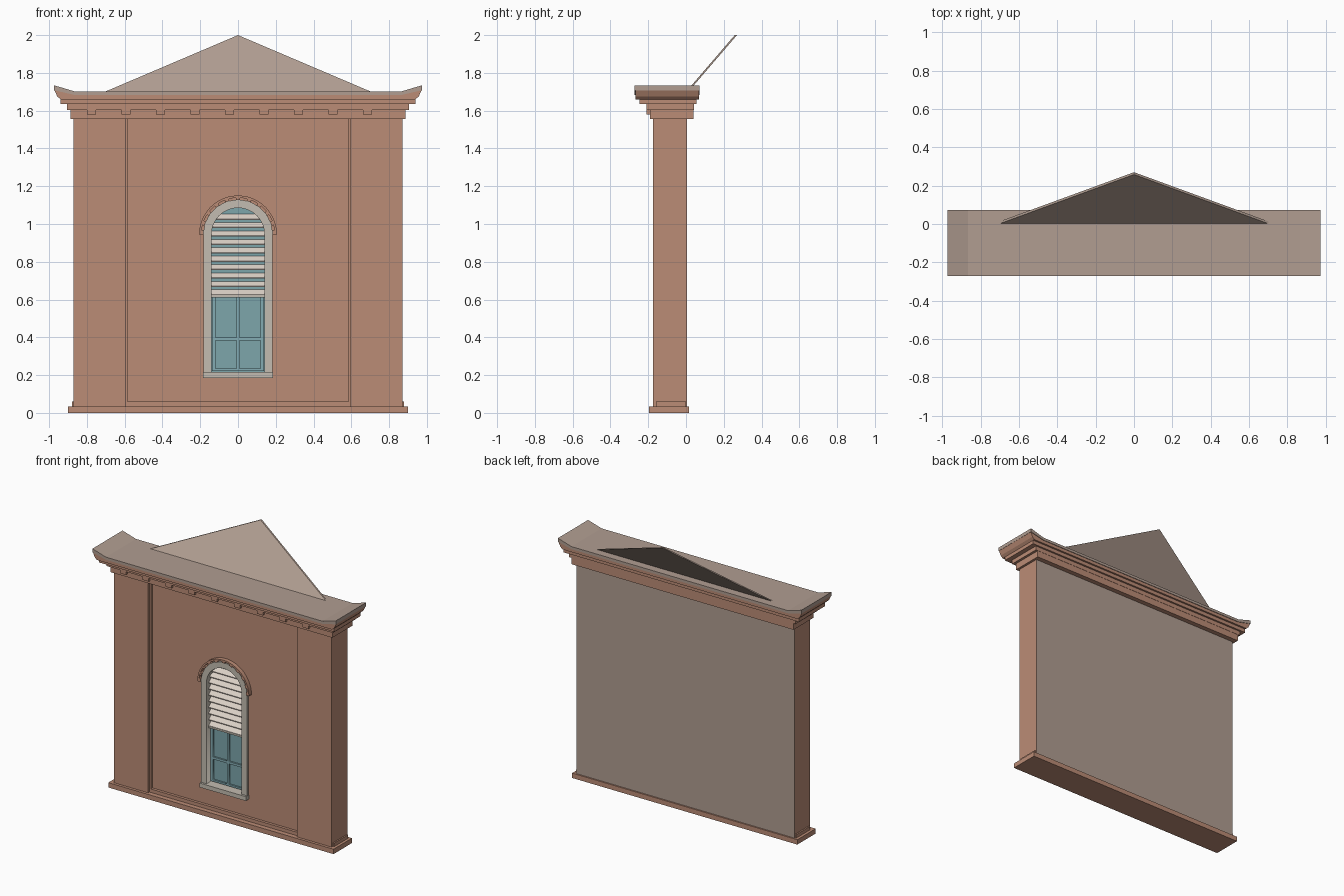
import bpy
import math
from mathutils import Vector

cube = bpy.data.objects.get("Cube")
if cube:
    bpy.data.objects.remove(cube, do_unlink=True)


def material(name, r, g, b):
    m = bpy.data.materials.new(name)
    m.use_nodes = True
    col = [(c / 255) ** 2.2 for c in (r, g, b)] + [1]
    m.diffuse_color = col
    m.node_tree.nodes["Principled BSDF"].inputs["Base Color"].default_value = col
    return m


BRICK = material("terracotta", 186, 139, 117)
CEMENT = material("cement", 175, 156, 144)
STONE = material("pale stone", 194, 187, 175)
CREAM = material("cream slats", 218, 207, 197)
TEAL = material("teal sash", 131, 171, 178)
GLASS = material("teal glass", 124, 164, 170)


def mesh_object(name, verts, faces, mat):
    me = bpy.data.meshes.new(name)
    me.from_pydata(verts, [], faces)
    me.materials.append(mat)
    ob = bpy.data.objects.new(name, me)
    bpy.context.collection.objects.link(ob)
    return ob


def prism(name, outline, y0, y1, mat, lean=0):
    """Counter-clockwise x,z outline pushed from y0 back to y1; lean shears y with z."""
    n = len(outline)
    z0 = min(z for x, z in outline)
    verts = [(x, y + lean * (z - z0), z) for y in (y0, y1) for x, z in outline]
    faces = [tuple(range(n)), tuple(range(2 * n - 1, n - 1, -1))]
    faces += [(i, i + n, (i + 1) % n + n, (i + 1) % n) for i in range(n)]
    return mesh_object(name, verts, faces, mat)


def rect(x0, x1, z0, z1):
    return [(x0, z0), (x1, z0), (x1, z1), (x0, z1)]


def box(name, x0, x1, y0, y1, z0, z1, mat):
    return prism(name, rect(x0, x1, z0, z1), y0, y1, mat)


def arc(r, steps=24):
    return [(r * math.cos(math.pi * i / steps), SPRING + r * math.sin(math.pi * i / steps))
            for i in range(steps + 1)]


def arch(r, z0):
    return [(-r, z0), (r, z0)] + arc(r)


def plate(name, loops, y0, y1, mat):
    """Flat plate whose first loop is the outline and the others are holes."""
    cu = bpy.data.curves.new(name, 'CURVE')
    cu.dimensions = '2D'
    cu.fill_mode = 'BOTH'
    cu.extrude = (y1 - y0) / 2
    for loop in loops:
        sp = cu.splines.new('POLY')
        sp.points.add(len(loop) - 1)
        for p, (x, z) in zip(sp.points, loop):
            p.co = (x, z, 0, 1)
        sp.use_cyclic_u = True
    tmp = bpy.data.objects.new(name + " outline", cu)
    bpy.context.collection.objects.link(tmp)
    me = bpy.data.meshes.new_from_object(
        tmp.evaluated_get(bpy.context.evaluated_depsgraph_get()))
    bpy.data.objects.remove(tmp, do_unlink=True)
    mid = (y0 + y1) / 2
    for v in me.vertices:
        v.co = Vector((v.co.x, mid - v.co.z, v.co.y))
    me.materials.clear()
    me.materials.append(mat)
    ob = bpy.data.objects.new(name, me)
    bpy.context.collection.objects.link(ob)
    return ob


SPRING = 0.945   # height where the window arch starts
INNER = -0.10    # front of the solid wall core
PANEL = -0.14    # front of the recessed panel

# Wall core with a cement back
core = box("wall_core", -0.87, 0.87, INNER, 0.005, 0.03, 1.57, BRICK)
core.data.materials.append(CEMENT)
for f in core.data.polygons:
    f.material_index = int(f.normal.y > 0.9)

# Recessed panel, stepped edges and side pilasters
plate("wall_panel", [rect(-0.59, 0.59, 0.03, 1.57), arch(0.15, 0.2)], PANEL, INNER, BRICK)
for s, side in ((1, "left"), (-1, "right")):
    box(side + "_pilaster", *sorted((s * 0.595, s * 0.87)), -0.175, INNER, 0.03, 1.57, BRICK)
    box(side + "_panel_step", *sorted((s * 0.585, s * 0.595)), -0.16, INNER, 0.03, 1.57, BRICK)

# Stepped base
box("base_lower", -0.9, 0.9, -0.195, 0.015, 0, 0.035, BRICK)
box("base_upper", -0.88, 0.88, -0.16, 0.0, 0.035, 0.06, BRICK)

# Cornice tiers and hanging blocks
box("cornice_bottom", -0.887, 0.887, -0.19, 0.04, 1.557, 1.604, BRICK)
box("cornice_second", -0.905, 0.905, -0.21, 0.042, 1.604, 1.634, BRICK)
box("cornice_third", -0.94, 0.94, -0.245, 0.055, 1.634, 1.665, BRICK)
for i in range(9):
    x = -0.775 + i * 0.1825
    box("cornice_block", x - 0.024, x + 0.024, -0.208, -0.18, 1.58, 1.606, BRICK)

# Upper cornice and roof slab with upturned ends
prism("cornice_top", [(-0.94, 1.66), (0.94, 1.66), (0.957, 1.676), (0.972, 1.708),
                      (0.865, 1.684), (-0.865, 1.684), (-0.972, 1.708), (-0.957, 1.676)],
      -0.268, 0.068, BRICK)
prism("roof_slab", [(-0.973, 1.708), (-0.865, 1.683), (0.865, 1.683), (0.973, 1.708),
                    (0.973, 1.734), (0.865, 1.702), (-0.865, 1.702), (-0.973, 1.734)],
      -0.272, 0.072, CEMENT)

# Leaning triangular gable sheet
prism("gable_sheet", [(-0.705, 1.7), (0.705, 1.7), (0, 2)], 0.0, 0.012, CEMENT, lean=0.86)

# Window surround and sill
plate("window_surround", [arch(0.183, 0.2), arch(0.14, 0.21)], -0.16, INNER, STONE)
box("window_sill", -0.185, 0.185, -0.175, INNER, 0.185, 0.216, STONE)

# Arched hood with small blocks underneath
plate("arch_hood", [arc(0.206) + arc(0.194)[::-1]], -0.17, PANEL, BRICK)
for i in range(11):
    a = math.pi * i / 10
    a = min(max(a, 0.06), math.pi - 0.06)
    block = [(r * math.cos(a + d), SPRING + r * math.sin(a + d))
             for r, d in ((0.183, -0.06), (0.196, -0.06), (0.196, 0.06), (0.183, 0.06))]
    prism("hood_block", block, -0.168, PANEL, BRICK)

# Glass and four-pane sash
prism("window_glass", arch(0.145, 0.21), -0.104, INNER, GLASS)
panes = [rect(x, x + 0.112, z, z + h) for x in (-0.12, 0.008) for z, h in ((0.235, 0.148), (0.4, 0.21))]
plate("window_sash", [rect(-0.138, 0.138, 0.222, 0.62)] + panes, -0.116, -0.102, TEAL)

# Tilted slats of the half-lowered blind
for i in range(10):
    z = 0.622 + i * 0.0445
    mesh_object("blind_slat",
                [(x, y, z + dz) for x in (-0.142, 0.142)
                 for y, dz in ((-0.134, 0), (-0.134, 0.005), (-0.106, 0.03), (-0.106, 0.025))],
                [(0, 1, 2, 3), (7, 6, 5, 4), (0, 4, 5, 1), (1, 5, 6, 2), (2, 6, 7, 3), (3, 7, 4, 0)],
                CREAM)
box("blind_bottom_bar", -0.139, 0.139, -0.136, -0.108, 0.612, 0.624, STONE)
